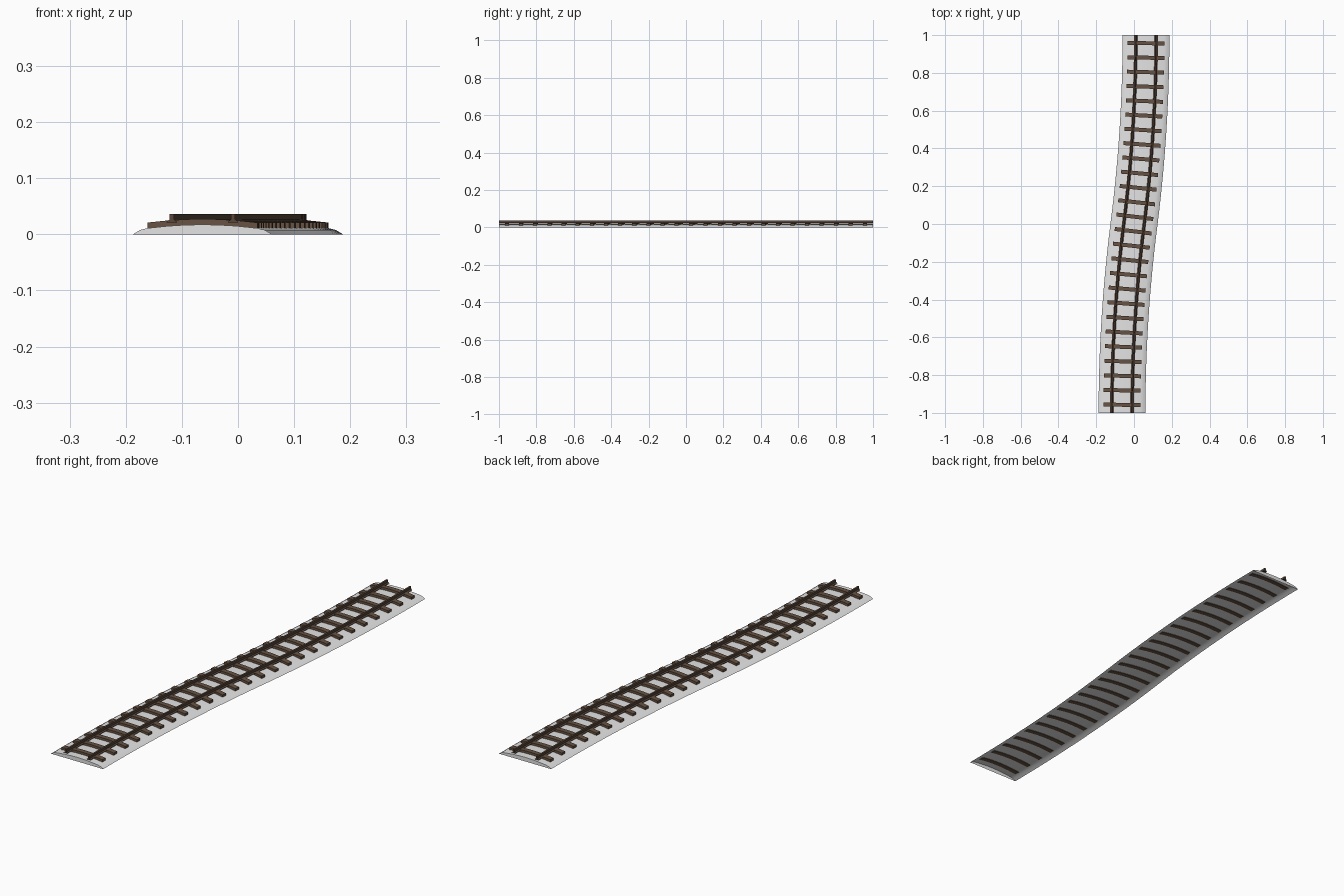
import bpy, bmesh, math
from mathutils import Vector

if "Cube" in bpy.data.objects:
    bpy.data.objects.remove(bpy.data.objects["Cube"])


def material(name, rgb):
    m = bpy.data.materials.new(name)
    m.diffuse_color = (*rgb, 1)
    m.use_nodes = True
    m.node_tree.nodes["Principled BSDF"].inputs["Base Color"].default_value = m.diffuse_color
    return m


GRAVEL = material("pale gravel", (0.79, 0.78, 0.785))
WOOD = material("brown wood", (0.135, 0.085, 0.055))
STEEL = material("rusty steel", (0.10, 0.062, 0.042))


def centre(y):
    """Gentle S-bend made of two mirrored arcs."""
    return math.copysign(0.0635 * (1 - (1 - abs(y)) ** 2), y)


def frame(y):
    """Centre point, direction along the track and direction across it."""
    along = Vector((2 * 0.0635 * (1 - abs(y)), 1, 0)).normalized()
    return Vector((centre(y), y, 0)), along, Vector((along.y, -along.x, 0))


def crown(s):
    """Height of the arched gravel bed at sideways offset s."""
    pts = [(0, 0.0175), (0.03, 0.0168), (0.06, 0.0150), (0.098, 0.0110),
           (0.111, 0.0067), (0.124, 0)]
    s = abs(s)
    for (a, za), (b, zb) in zip(pts, pts[1:]):
        if s <= b:
            return za + (zb - za) * (s - a) / (b - a)
    return 0


def finish(name, bm, mat):
    me = bpy.data.meshes.new(name)
    bm.to_mesh(me)
    bm.free()
    me.materials.append(mat)
    ob = bpy.data.objects.new(name, me)
    bpy.context.collection.objects.link(ob)
    return ob


def sweep(bm, profile, closed):
    """Sweep an (offset, z) profile along the track and cap both ends."""
    n, k, rows = 32, len(profile), []
    for i in range(n + 1):
        mid, _, across = frame(-1 + 2 * i / n)
        rows.append([bm.verts.new(mid + across * s + Vector((0, 0, z)))
                     for s, z in profile])
    for a, b in zip(rows, rows[1:]):
        for j in range(k if closed else k - 1):
            q = (j + 1) % k
            bm.faces.new((a[j], a[q], b[q], b[j])).smooth = not closed
    for row in (rows[0][::-1], rows[-1]):
        bm.faces.new(row)
    bmesh.ops.recalc_face_normals(bm, faces=bm.faces)


# gravel bed: arched shell, open below, closed at both ends
bm = bmesh.new()
offsets = [-0.124, -0.111, -0.098, -0.06, -0.03, 0, 0.03, 0.06, 0.098, 0.111, 0.124]
sweep(bm, [(s, crown(s) + (0.0012 if abs(s) == 0.111 else 0)) for s in offsets], False)
up = sum(f.normal.z for f in bm.faces)
if up < 0:
    bmesh.ops.reverse_faces(bm, faces=bm.faces)
bed = finish("gravel_bed", bm, GRAVEL)
bed.data.set_sharp_from_angle(angle=math.radians(35))

# sleepers: arched planks sunk slightly through the bed
bm = bmesh.new()
COUNT, HALF_W = 26, 0.0105
for i in range(COUNT):
    mid, along, across = frame(-0.957 + 1.914 * i / (COUNT - 1))
    rings = []
    for s in (-0.098, -0.06, -0.03, 0, 0.03, 0.06, 0.098):
        z = crown(s)
        rings.append([bm.verts.new(mid + across * s + along * d + Vector((0, 0, z + h)))
                      for d, h in ((-HALF_W, -0.002), (HALF_W, -0.002),
                                   (HALF_W, 0.010), (-HALF_W, 0.010))])
    for a, b in zip(rings, rings[1:]):
        for j in range(4):
            q = (j + 1) % 4
            bm.faces.new((a[j], a[q], b[q], b[j]))
    for end in (rings[0], rings[-1]):
        bm.faces.new(end)
bmesh.ops.recalc_face_normals(bm, faces=bm.faces)
finish("sleepers", bm, WOOD)

# rails: flared foot with a plain upright head
half = [(0.009, 0.0215), (0.009, 0.0228), (0.0038, 0.0265), (0.0038, 0.0365)]
profile = half + [(-s, z) for s, z in reversed(half)]
for name, off in (("left_rail", -0.0545), ("right_rail", 0.0545)):
    bm = bmesh.new()
    sweep(bm, [(off + s, z) for s, z in profile], True)
    finish(name, bm, STEEL)
